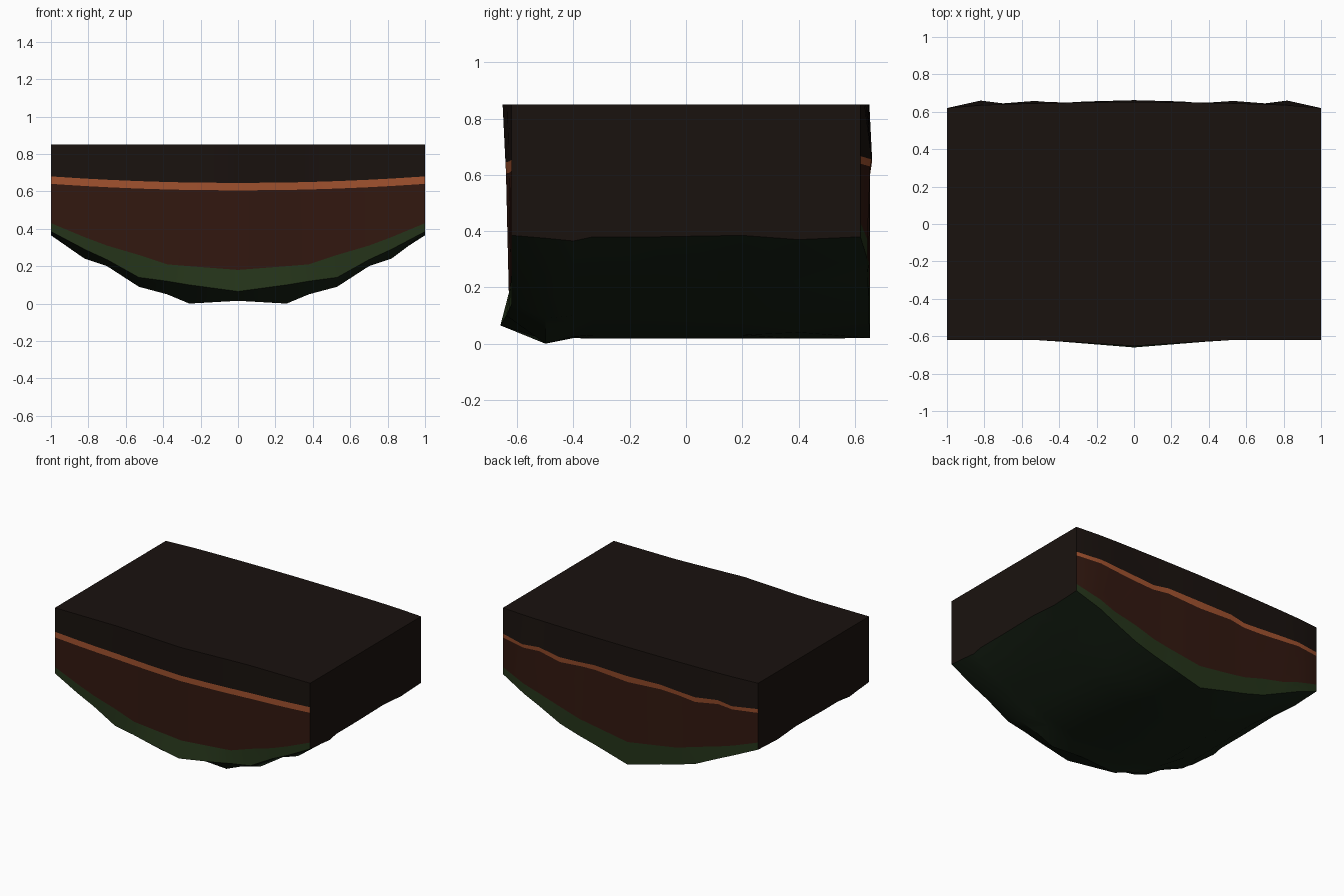
import bpy, math

if "Cube" in bpy.data.objects:
    bpy.data.objects.remove(bpy.data.objects["Cube"])

XS = [0, .26, .38, .53, .7, .82, 1]                    # half stations, mirrored below
STATIONS = [-x for x in reversed(XS[1:])] + XS


def material(name, rgb):
    m = bpy.data.materials.new(name)
    m.diffuse_color = (*rgb, 1)
    m.use_nodes = True
    m.node_tree.nodes["Principled BSDF"].inputs["Base Color"].default_value = m.diffuse_color
    return m


crust = material("dark_crust", (.010, .006, .0045))
ember = material("orange_seam", (.36, .085, .028))
soil = material("brown_soil", (.032, .009, .005))
moss = material("green_moss", (.018, .034, .010))
under = material("dark_moss", (.008, .015, .007))


def row(ys, zs):
    """Mirror a half row of y and z values into a full row of points."""
    half = list(zip(XS, ys, zs))
    return [(-x, y, z) for x, y, z in reversed(half[1:])] + half


def front_y(bulge):
    return [-.62 - bulge * max(0, 1 - x / .5) for x in XS]


def seam(z):
    return [z + .035 * x * x for x in XS]


def make(name, verts, faces, mat):
    me = bpy.data.meshes.new(name)
    me.from_pydata(verts, [], faces)
    me.materials.append(mat)
    ob = bpy.data.objects.new(name, me)
    bpy.context.collection.objects.link(ob)
    bpy.context.view_layer.objects.active = ob
    ob.select_set(True)
    bpy.ops.object.shade_smooth_by_angle(angle=math.radians(25))
    ob.select_set(False)


def strip(name, rows, mat):
    n = len(STATIONS)
    verts = [p for r in rows for p in r]
    faces = [((j + 1) * n + i, (j + 1) * n + i + 1, j * n + i + 1, j * n + i)
             for j in range(len(rows) - 1) for i in range(n - 1)]
    make(name, verts, faces, mat)


# Front face rows, top to bottom
flat = [.85] * 7
front = [row(front_y(.032), flat),
         row(front_y(.022), seam(.645)),
         row(front_y(.02), seam(.605)),
         row(front_y(.01), [.18, .20, .21, .26, .31, .355, .43]),
         row(front_y(.04), [.065, .10, .12, .14, .235, .29, .385])]

# Underside rows, front to back
keel = [.018, .02, .055, .095, .205, .245, .37]
belly = [row([-.5] * 7, [.015, 0, .05, .09, .2, .24, .375]),
         row([-.4] * 7, [.02, .025, .07, .10, .21, .25, .365]),
         row([-.33] * 7, [.018, .03, .06, .11, .2, .25, .38]),
         row([-.1] * 7, [z + .01 * (x > .2) for x, z in zip(XS, keel)]),
         row([.2] * 7, [.018, .03, .07, .11, .21, .26, .385]),
         row([.4] * 7, [.018, .04, .08, .13, .22, .27, .37])]

# Back face rows, bottom to top
back = [row([.655, .65, .65, .65, .645, .645, .62], [.02, .09, .12, .165, .245, .30, .38]),
        row([.655, .65, .65, .65, .64, .645, .62], [.18, .22, .24, .285, .33, .37, .43]),
        row([.655, .65, .64, .655, .64, .655, .62], [.605, .62, .61, .605, .63, .63, .64]),
        row([.662, .655, .645, .658, .645, .66, .62], [.65, .655, .64, .64, .66, .655, .667]),
        row([.652, .65, .648, .645, .64, .635, .62], flat)]

strip("front_crust", front[0:2], crust)
strip("front_seam", front[1:3], ember)
strip("front_soil", front[2:4], soil)
strip("front_moss", front[3:5], moss)
strip("underside", [front[4]] + belly + [back[0]], under)
strip("back_moss", back[0:2], moss)
strip("back_soil", back[1:3], soil)
strip("back_seam", back[2:4], ember)
strip("back_crust", back[3:5], crust)
strip("top", [back[4], front[0]], crust)

# Flat end walls
ring = front + belly + back
k = len(ring)
make("right_wall", [r[-1] for r in ring], [range(k)], crust)
make("left_wall", [r[0] for r in ring], [range(k - 1, -1, -1)], crust)
